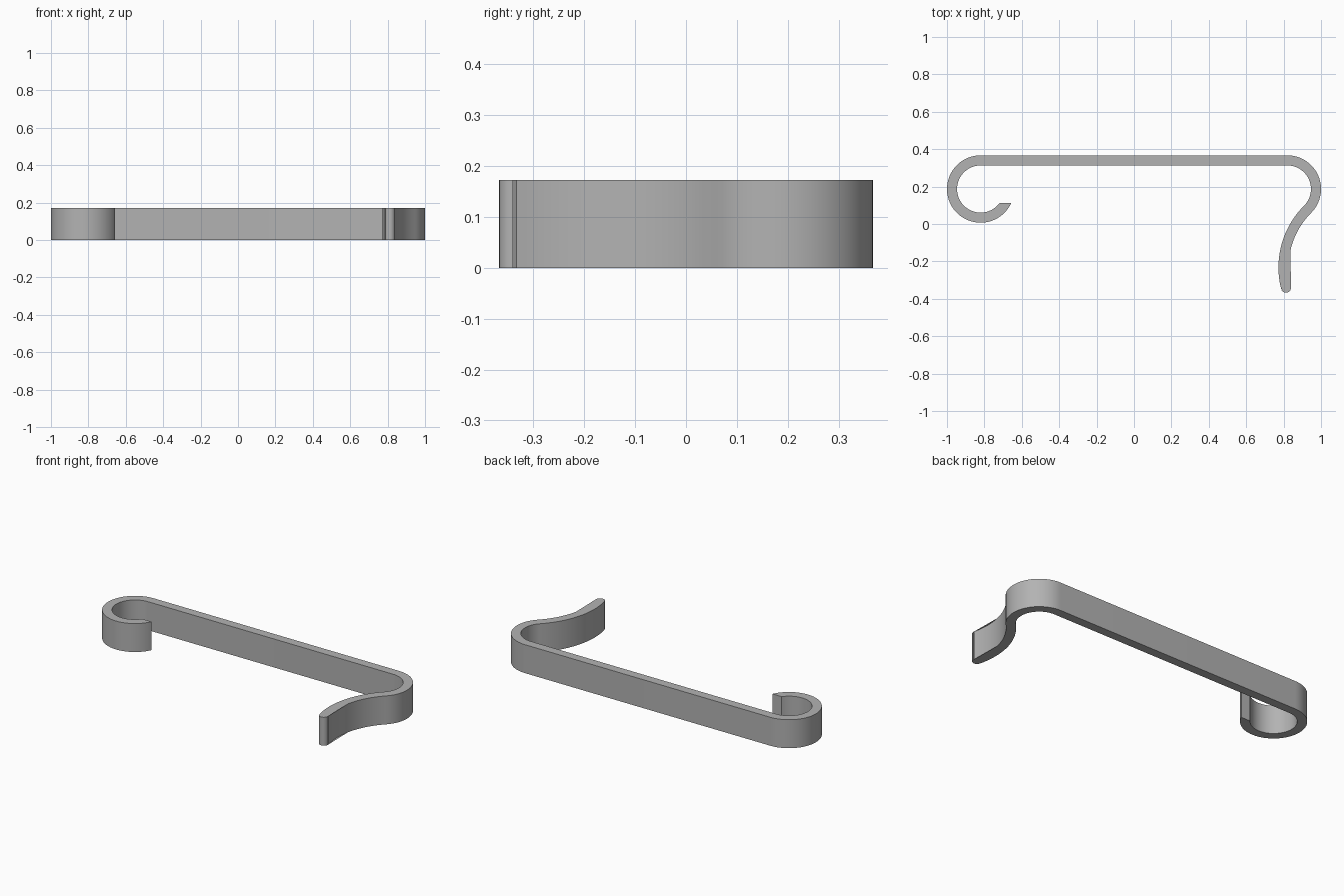
import bpy, bmesh
from math import radians, sqrt, cos, sin, degrees, acos, asin
from mathutils import Vector

cube = bpy.data.objects.get("Cube")
if cube:
    bpy.data.objects.remove(cube, do_unlink=True)

HEIGHT = 0.172
HALF = 0.027              # half the strip thickness
BEND = 0.153              # centreline radius of both end bends
LEFT = Vector((-0.82, 0.187))
RIGHT = Vector((0.82, 0.187))
CUT_Y = 0.112             # flat cut at the tip of the closed hook
TAIL_R = 0.44             # centreline radius of the reversed tail
TAIL_END_Y = -0.34


def arc(centre, radius, start, end, step=4):
    """Points on an arc, angles in degrees, in the order given."""
    n = max(2, round(abs(end - start) / step))
    angles = [radians(start + (end - start) * i / n) for i in range(n + 1)]
    return [centre + radius * Vector((cos(a), sin(a))) for a in angles]


def edge(side):
    """One long edge of the strip; side is +1 outside the bends, -1 inside."""
    r = BEND + side * HALF
    hook_end = 360 + degrees(asin((CUT_Y - LEFT.y) / r))
    pts = arc(LEFT, r, hook_end, 90)
    pts += arc(RIGHT, r, 90, -45)
    pts += arc(tail_centre, TAIL_R - side * HALF, 135, tail_angle, 3)[1:]
    return pts


# Tail arc is tangent to the right bend at 45 degrees below horizontal
tail_centre = RIGHT + (BEND + TAIL_R) * Vector((1, -1)) / sqrt(2)
tail_angle = 180 + degrees(asin((tail_centre.y - TAIL_END_Y) / TAIL_R))

# Rounded tip joins the outer edge to the inner edge
tip = arc(tail_centre, TAIL_R, 135, tail_angle)[-1]
cap = arc(tip, HALF, tail_angle, tail_angle + 180, 15)
outline = edge(1) + [p for p in cap[1:-1]] + edge(-1)[::-1]

# Extrude the outline into the strip
bm = bmesh.new()
face = bm.faces.new([bm.verts.new((p.x, p.y, 0)) for p in outline])
result = bmesh.ops.extrude_face_region(bm, geom=[face])
top = [v for v in result["geom"] if isinstance(v, bmesh.types.BMVert)]
bmesh.ops.translate(bm, verts=top, vec=(0, 0, HEIGHT))
bmesh.ops.recalc_face_normals(bm, faces=bm.faces)

mesh = bpy.data.meshes.new("hooked_strip")
bm.to_mesh(mesh)
bm.free()
strip = bpy.data.objects.new("hooked_strip", mesh)
bpy.context.collection.objects.link(strip)

# Plain grey finish
grey = bpy.data.materials.new("plain_grey")
grey.use_nodes = True
colour = (0.45, 0.45, 0.45, 1)
grey.diffuse_color = colour
grey.node_tree.nodes["Principled BSDF"].inputs["Base Color"].default_value = colour
mesh.materials.append(grey)

bpy.context.view_layer.objects.active = strip
strip.select_set(True)
bpy.ops.object.shade_smooth_by_angle(angle=radians(30))
